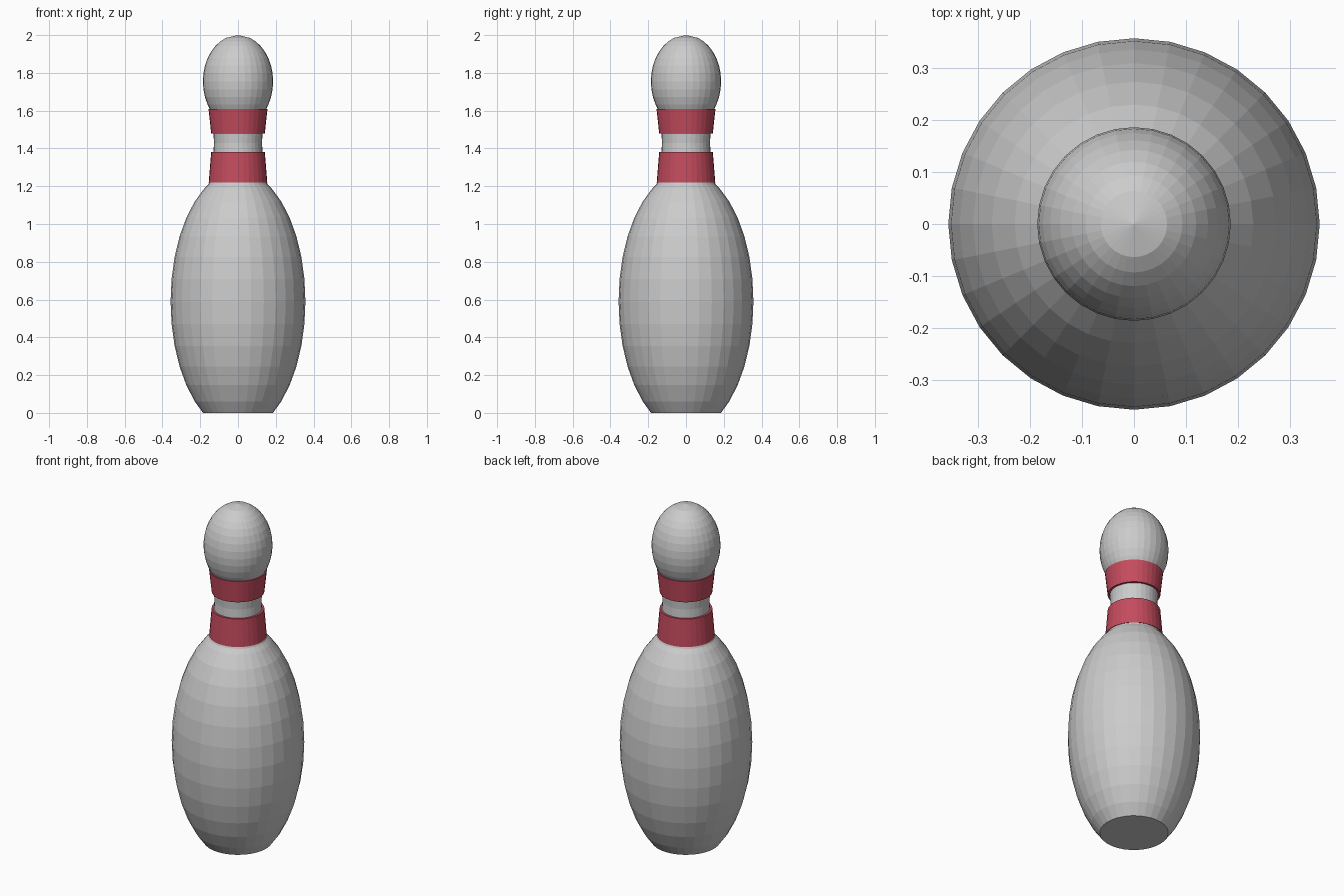
import bpy, bmesh
from math import sin, cos, pi, radians, sqrt

if "Cube" in bpy.data.objects:
    bpy.data.objects.remove(bpy.data.objects["Cube"])

SEG = 32


def lathe(name, profile, mat=None, loop=False):
    """Revolve (radius, z) points about z; open ends on the axis or capped flat."""
    bm = bmesh.new()
    rings = []
    for r, z in profile:
        if r < 1e-5:
            rings.append([bm.verts.new((0, 0, z))])
        else:
            rings.append([bm.verts.new((r * cos(2 * pi * i / SEG), r * sin(2 * pi * i / SEG), z))
                          for i in range(SEG)])
    pairs = list(zip(rings, rings[1:]))
    if loop:
        pairs.append((rings[-1], rings[0]))
    for a, b in pairs:
        for i in range(SEG):
            j = (i + 1) % SEG
            if len(b) == 1:
                bm.faces.new((a[i], a[j], b[0]))
            else:
                bm.faces.new((a[i], a[j], b[j], b[i]))
    if not loop:
        bm.faces.new(rings[0][::-1])
    bmesh.ops.recalc_face_normals(bm, faces=bm.faces)
    me = bpy.data.meshes.new(name)
    bm.to_mesh(me)
    bm.free()
    ob = bpy.data.objects.new(name, me)
    bpy.context.collection.objects.link(ob)
    if mat:
        me.materials.append(mat)
    return ob


def ellipse(r, h, zc, z0, z1):
    """Ellipsoid profile in 10 degree steps, trimmed to z0..z1."""
    def at(z):
        return (r * sqrt(max(0, 1 - ((z - zc) / h) ** 2)), z)
    steps = [zc + h * sin(radians(a)) for a in range(-80, 81, 10)]
    return [at(z0)] + [at(z) for z in steps if z0 + .01 < z < z1 - .01] + [at(z1)]


# belly, neck and head as one turned profile
belly = ellipse(.357, .69, .59, 0, 1.21)
neck = [(.148, 1.23), (.13, 1.38), (.127, 1.43), (.13, 1.48), (.147, 1.60)]
head = ellipse(.186, .245, 1.755, 1.61, 2.0)
lathe("pin_body", belly + neck + head)

# red neck bands
red = bpy.data.materials.new("red")
red.diffuse_color = (.55, .07, .11, 1)
red.use_nodes = True
red.node_tree.nodes["Principled BSDF"].inputs["Base Color"].default_value = red.diffuse_color
for name, r0, z0, r1, z1 in (("lower_band", .155, 1.22, .142, 1.38),
                             ("upper_band", .142, 1.48, .156, 1.61)):
    lathe(name, [(r0, z0), (r1, z1), (r1 - .016, z1), (r0 - .016, z0)], red, loop=True)
